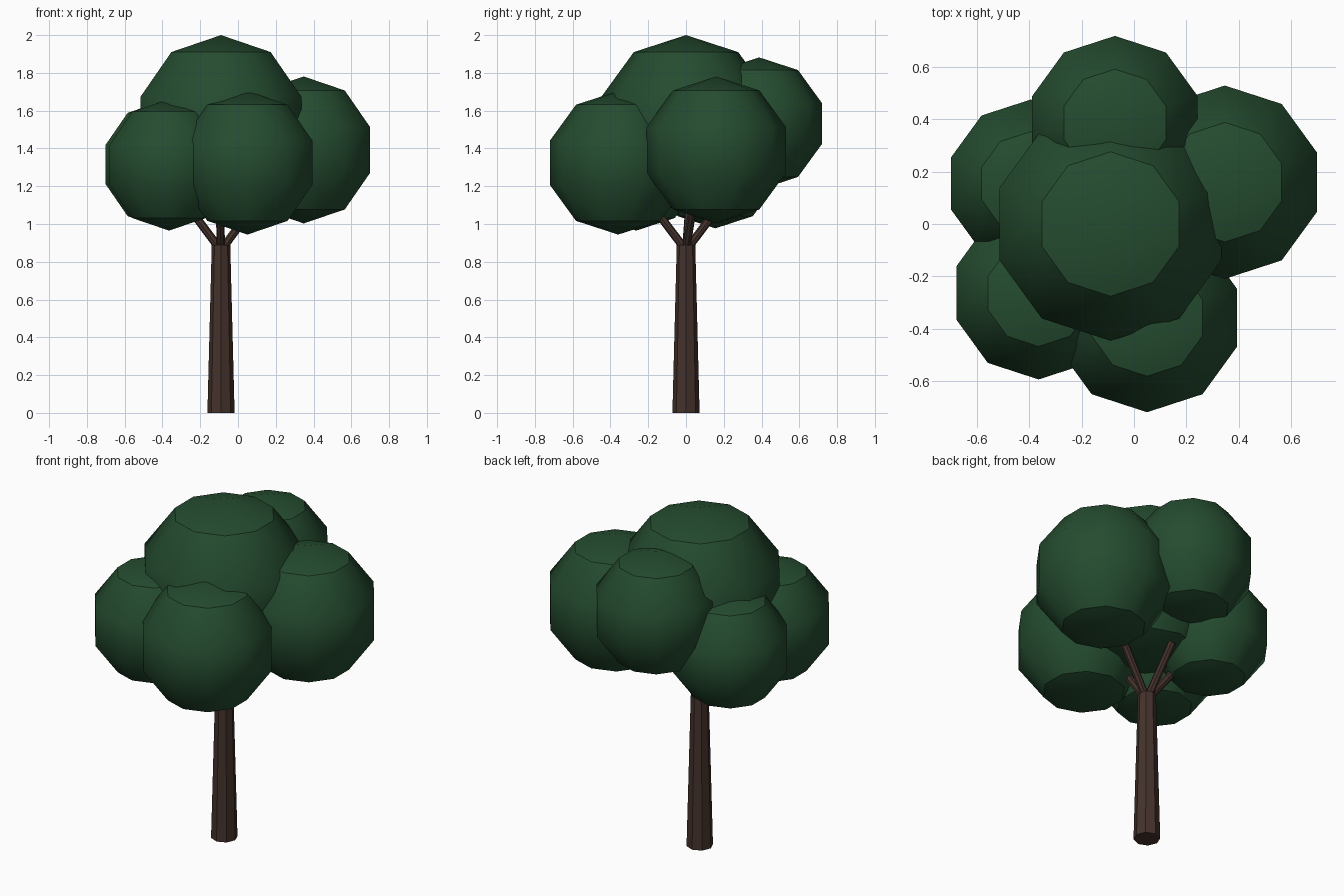
import bpy
import math
from mathutils import Vector

cube = bpy.data.objects.get("Cube")
if cube:
    bpy.data.objects.remove(cube, do_unlink=True)


def make_material(name, color):
    mat = bpy.data.materials.new(name)
    mat.use_nodes = True
    mat.diffuse_color = (*color, 1)
    mat.node_tree.nodes["Principled BSDF"].inputs["Base Color"].default_value = (*color, 1)
    return mat


bark = make_material("dark_brown_bark", (0.058, 0.032, 0.025))
leaf = make_material("deep_green_leaf", (0.018, 0.072, 0.029))


def finish(name, mat, angle):
    obj = bpy.context.object
    obj.name = name
    obj.data.materials.append(mat)
    bpy.ops.object.shade_smooth_by_angle(angle=math.radians(angle))
    return obj


# Tapered trunk
trunk_x, trunk_top = -0.09, 0.89
bpy.ops.mesh.primitive_cone_add(vertices=8, radius1=0.072, radius2=0.049, depth=trunk_top,
                                location=(trunk_x, 0, trunk_top / 2))
finish("trunk", bark, 30)

# Branches fanning out of the trunk top into the crown
tilt, length = math.radians(37), 0.34
for name, azimuth in (("left", 12), ("back", 92), ("right", 174), ("front", 268)):
    a = math.radians(azimuth)
    direction = Vector((math.sin(tilt) * math.cos(a), math.sin(tilt) * math.sin(a), math.cos(tilt)))
    base = Vector((trunk_x, 0, trunk_top - 0.03))
    bpy.ops.mesh.primitive_cylinder_add(vertices=8, radius=0.022, depth=length,
                                        location=base + direction * length / 2,
                                        rotation=(0, tilt, a))
    finish(name + "_branch", bark, 30)

# Overlapping round leaf clumps: name, centre, radius
clumps = (
    ("crown_top", (-0.09, 0, 1.53), 0.47),
    ("crown_left", (0.348, 0.16, 1.392), 0.389),
    ("crown_front", (0.05, -0.359, 1.324), 0.38),
    ("crown_front_right", (-0.365, -0.264, 1.313), 0.348),
    ("crown_back_right", (-0.395, 0.155, 1.315), 0.338),
    ("crown_back", (-0.073, 0.387, 1.532), 0.35),
)
for name, centre, radius in clumps:
    bpy.ops.mesh.primitive_uv_sphere_add(segments=10, ring_count=5, radius=radius, location=centre)
    finish(name, leaf, 36.2)
